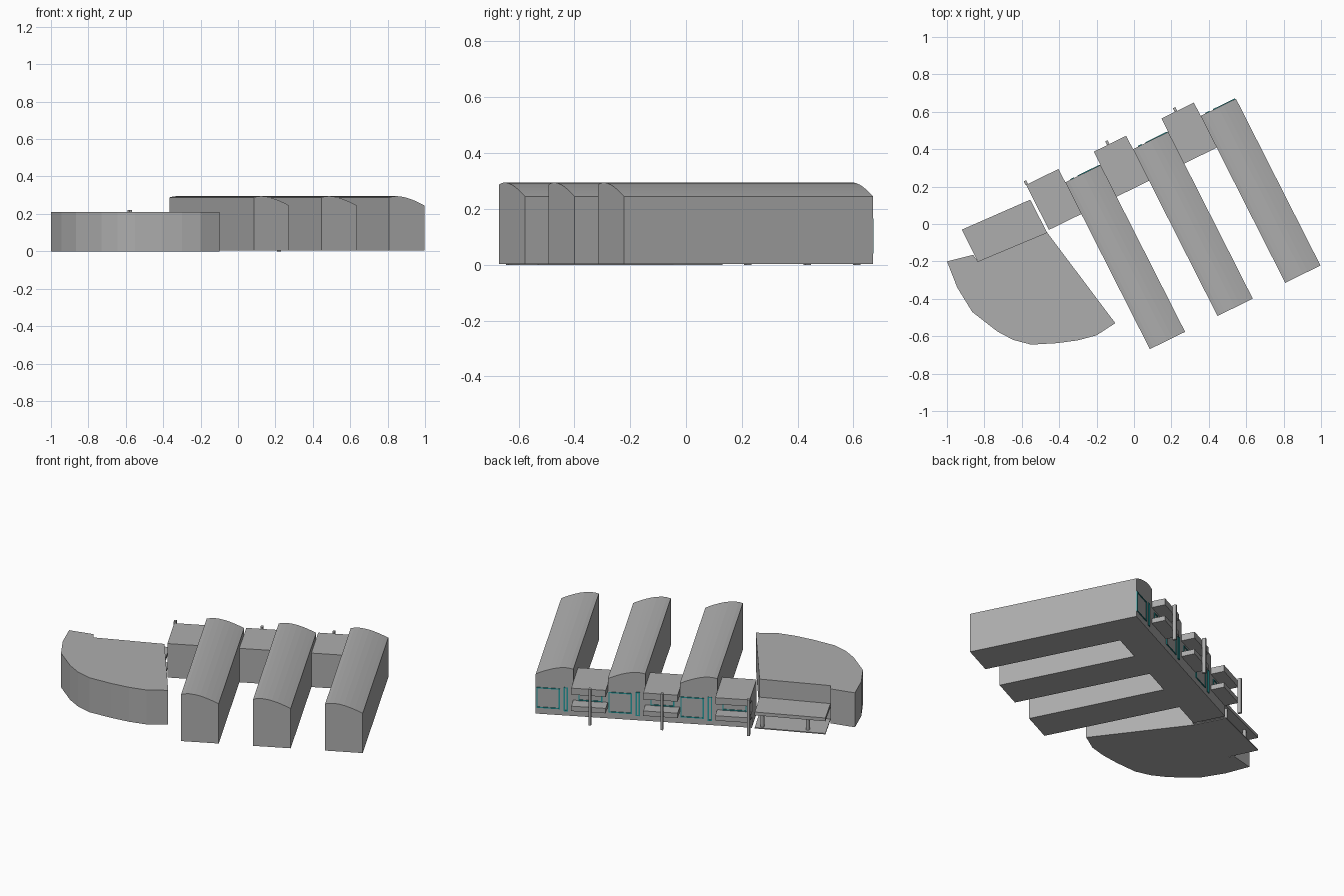
import bpy, bmesh, math
from mathutils import Vector

if "Cube" in bpy.data.objects:
    bpy.data.objects.remove(bpy.data.objects["Cube"])

# Building frame: u runs along the rear facade, v points outward from it
ORIGIN = Vector((0.545, 0.67))
U = Vector((0.898, 0.440))
V = Vector((-0.452, 0.892))


def material(name, rgb):
    m = bpy.data.materials.new(name)
    m.diffuse_color = (*rgb, 1)
    m.use_nodes = True
    m.node_tree.nodes["Principled BSDF"].inputs["Base Color"].default_value = m.diffuse_color
    return m


GREY = material("concrete_grey", (0.42, 0.42, 0.42))
TEAL = material("teal_frames", (0.02, 0.33, 0.34))


def world(u, v):
    return ORIGIN + U * u + V * v


def loft(name, ring_a, ring_b, mat):
    """Closed solid between two matching rings of 3D points."""
    bm = bmesh.new()
    a = [bm.verts.new(p) for p in ring_a]
    b = [bm.verts.new(p) for p in ring_b]
    bm.faces.new(a)
    bm.faces.new(b)
    n = len(a)
    for i in range(n):
        j = (i + 1) % n
        bm.faces.new((a[i], a[j], b[j], b[i]))
    bmesh.ops.recalc_face_normals(bm, faces=bm.faces)
    me = bpy.data.meshes.new(name)
    bm.to_mesh(me)
    bm.free()
    me.materials.append(mat)
    ob = bpy.data.objects.new(name, me)
    bpy.context.collection.objects.link(ob)
    return ob


def prism(name, pts, z0, z1, mat=GREY):
    return loft(name, [(p[0], p[1], z0) for p in pts],
                [(p[0], p[1], z1) for p in pts], mat)


def block(name, u0, u1, v0, v1, z0, z1, mat=GREY):
    pts = [world(u0, v0), world(u1, v0), world(u1, v1), world(u0, v1)]
    return prism(name, pts, z0, z1, mat)


def frame(name, u0, u1, z0, z1, t=0.006):
    """Thin window frame lying on the rear facade."""
    d0, d1 = -0.001, 0.004
    block(name + "_sill", u0, u1, d0, d1, z0, z0 + t, TEAL)
    block(name + "_head", u0, u1, d0, d1, z1 - t, z1, TEAL)
    block(name + "_jamb_a", u0, u0 + t, d0, d1, z0 + t, z1 - t, TEAL)
    block(name + "_jamb_b", u1 - t, u1, d0, d1, z0 + t, z1 - t, TEAL)


WIDTH, STEP = 0.21, 0.403
# Lopsided curved roof: (fraction across the wing, height)
ROOF = [(0, 0.288), (0.1, 0.293), (0.22, 0.295), (0.36, 0.292), (0.5, 0.286),
        (0.64, 0.277), (0.78, 0.266), (0.9, 0.255), (1, 0.245)]

for i in range(3):
    right = -STEP * i
    left = right - WIDTH
    tag = str(i + 1)

    # Long wing with curved roof
    profile = [(left, 0.003)] + [(left + WIDTH * t, z) for t, z in ROOF] + [(right, 0.003)]
    rings = [[(*world(u, v), z) for u, z in profile] for v in (-1.0, 0.0)]
    loft("wing_" + tag, rings[0], rings[1], GREY)

    # Link block beside the wing, with overhanging roof and balcony
    far = right - STEP
    block("link_body_" + tag, far, left, -0.19, 0, 0.003, 0.17)
    block("link_roof_" + tag, far, left, -0.19, 0.08, 0.17, 0.21)
    block("balcony_" + tag, far, left, -0.002, 0.08, 0.07, 0.10)

    # Facade mast
    mu = -0.317 - STEP * i if i < 2 else -1.205
    block("mast_" + tag, mu - 0.007, mu + 0.007, 0.08, 0.102, 0, 0.22)

    # Facade windows and tall door
    frame("wing_window_" + tag, right - 0.135, right - 0.004, 0.04, 0.165)
    frame("tall_window_" + tag, right - 0.18, right - 0.157, 0.03, 0.175)
    frame("link_window_" + tag, far + 0.03, left - 0.03, 0.10, 0.155)

# Fan-shaped hall with a recessed rear wall
HALL = [(-1, -0.2), (-0.945, -0.34), (-0.865, -0.47), (-0.73, -0.575),
        (-0.645, -0.62), (-0.55, -0.645), (-0.41, -0.637), (-0.30, -0.622),
        (-0.20, -0.595), (-0.10, -0.53), (-0.465, -0.045), (-0.835, -0.2),
        (-0.86, -0.165)]
prism("hall", HALL, 0, 0.21)

# Entrance terrace and the canopy above it
TERRACE = [(-0.92, -0.03), (-0.835, -0.2), (-0.465, -0.045), (-0.555, 0.13)]
prism("terrace", TERRACE, 0, 0.006)
prism("canopy", TERRACE, 0.08, 0.10)

# Round canopy posts
for k, u in enumerate((-1.265, -1.52)):
    c = world(u, -0.02)
    ring = [(c.x + 0.011 * math.cos(a * math.tau / 12),
             c.y + 0.011 * math.sin(a * math.tau / 12)) for a in range(12)]
    prism("canopy_post_%d" % (k + 1), ring, 0.005, 0.081)
